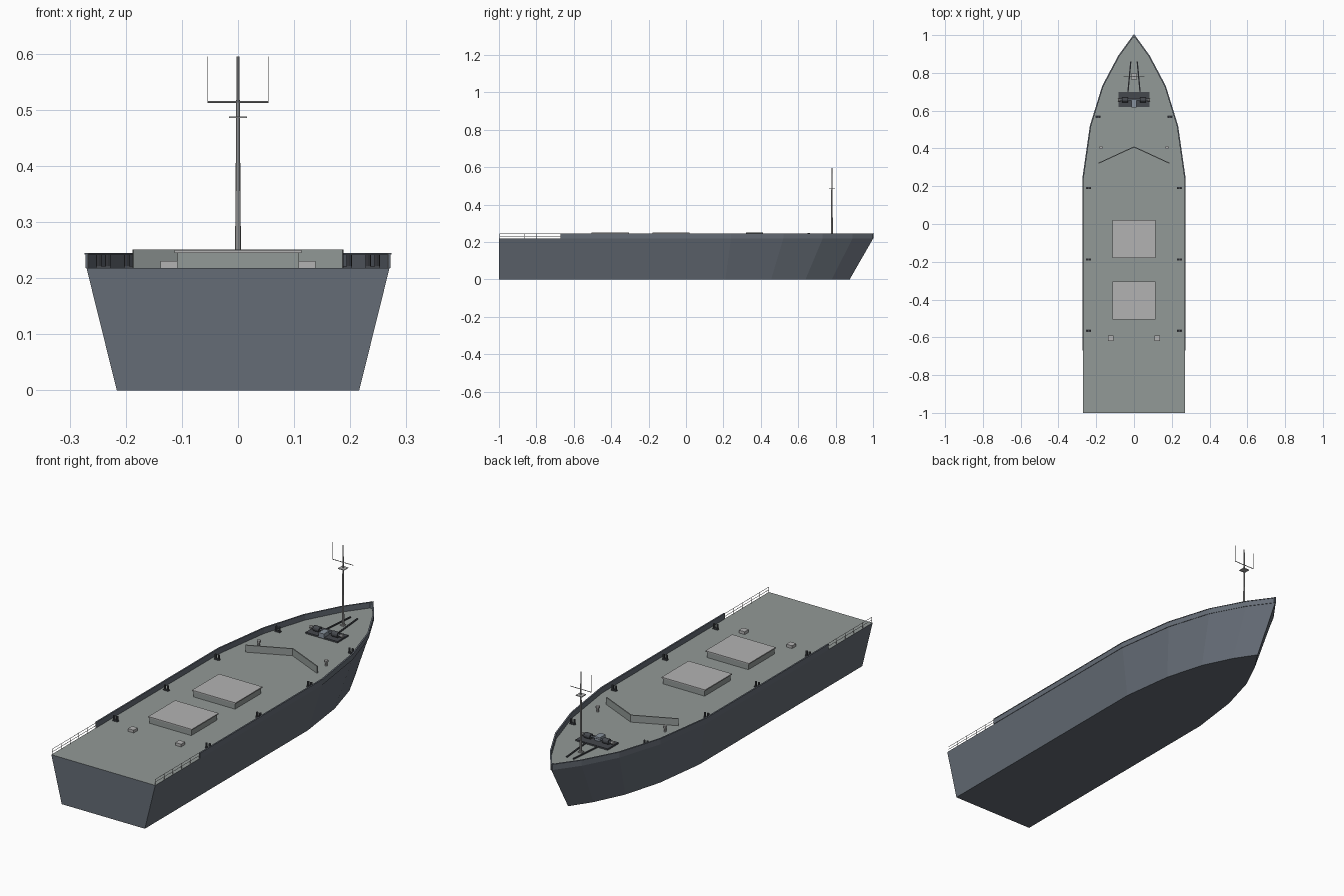
import bpy
from mathutils import Vector

if "Cube" in bpy.data.objects:
    bpy.data.objects.remove(bpy.data.objects["Cube"])

DECK = 0.218


def material(name, r, g, b):
    m = bpy.data.materials.new(name)
    m.diffuse_color = (r, g, b, 1)
    m.use_nodes = True
    m.node_tree.nodes["Principled BSDF"].inputs["Base Color"].default_value = m.diffuse_color
    return m


HULL = material("slate_paint", 0.13, 0.15, 0.18)
GREEN = material("deck_paint", 0.29, 0.32, 0.31)
LIGHT = material("light_grey", 0.45, 0.45, 0.45)
DARK = material("dark_steel", 0.06, 0.065, 0.075)
STEEL = material("machine_grey", 0.25, 0.29, 0.34)


def mesh(name, verts, faces, mat):
    me = bpy.data.meshes.new(name)
    me.from_pydata(verts, [], faces)
    me.materials.append(mat)
    ob = bpy.data.objects.new(name, me)
    bpy.context.collection.objects.link(ob)
    return ob


def box(name, x0, x1, y0, y1, z0, z1, mat):
    v = [(x, y, z) for z in (z0, z1) for x, y in ((x0, y0), (x1, y0), (x1, y1), (x0, y1))]
    f = [(3, 2, 1, 0), (4, 5, 6, 7)] + [(i, (i + 1) % 4, (i + 1) % 4 + 4, i + 4) for i in range(4)]
    return mesh(name, v, f, mat)


def rod(name, a, b, r0, mat, r1=None, sides=8):
    a, b = Vector(a), Vector(b)
    d = b - a
    bpy.ops.mesh.primitive_cone_add(vertices=sides, radius1=r0, radius2=r0 if r1 is None else r1,
                                    depth=d.length, location=(a + b) / 2,
                                    rotation=d.to_track_quat('Z', 'Y').to_euler())
    ob = bpy.context.object
    ob.name = name
    ob.data.materials.append(mat)
    return ob


def wall(name, path, z0, z1, thick, mat):
    n = len(path)
    v = [(x, y, z) for z in (z0, z1) for x, y in path]
    ob = mesh(name, v, [(i, i + 1, i + 1 + n, i + n) for i in range(n - 1)], mat)
    s = ob.modifiers.new("thickness", 'SOLIDIFY')
    s.thickness, s.offset, s.use_even_offset = thick, 0, True
    return ob


# hull: deck outline tapering to a narrower keel plan
half = [(0.27, 0.24), (0.23, 0.52), (0.165, 0.73), (0.08, 0.89)]
bow = half + [(0, 1.0)] + [(-x, y) for x, y in reversed(half)]
outline = [(0.27, -1)] + bow + [(-0.27, -1)]
n = len(outline)
bottom = [(x * 0.8, y * 0.875 if y > 0 else y, 0) for x, y in outline]
top = [(x, y, DECK) for x, y in outline]
faces = [tuple(reversed(range(n)))] + [(i, (i + 1) % n, (i + 1) % n + n, i + n) for i in range(n)]
mesh("hull", bottom + top, faces, HULL)
mesh("deck", top, [tuple(range(n))], GREEN)

# bulwark around the bow and forward sides, with cap
rim = [(0.27, -0.67)] + bow + [(-0.27, -0.67)]
wall("bulwark", rim, DECK, 0.243, 0.004, HULL)
wall("bulwark_cap", rim, 0.242, 0.245, 0.007, HULL)
box("stem_post", -0.005, 0.005, 0.988, 1.0, DECK, 0.246, HULL)

# stern rails
for s in (-1, 1):
    for i in range(6):
        y = -0.995 + i * 0.065
        rod("rail_post", (s * 0.267, y, DECK), (s * 0.267, y, 0.245), 0.001, LIGHT, sides=6)
    for z in (0.231, 0.244):
        rod("stern_rail", (s * 0.267, -0.997, z), (s * 0.267, -0.67, z), 0.001, LIGHT, sides=6)

# cargo hatches
for y in (-0.405, -0.08):
    box("hatch_coaming", -0.108, 0.108, y - 0.096, y + 0.096, DECK, 0.245, GREEN)
    box("hatch_cover", -0.113, 0.113, y - 0.1, y + 0.1, 0.245, 0.25, LIGHT)

# breakwater
wall("breakwater", [(-0.187, 0.322), (0, 0.408), (0.187, 0.322)], DECK, 0.251, 0.005, GREEN)

for s in (-1, 1):
    # deck lockers and mushroom vents
    box("deck_locker", s * 0.123 - 0.015, s * 0.123 + 0.015, -0.62, -0.59, DECK, 0.231, LIGHT)
    rod("vent_pipe", (s * 0.175, 0.405, DECK), (s * 0.175, 0.405, 0.237), 0.005, LIGHT)
    rod("vent_cap", (s * 0.175, 0.405, 0.236), (s * 0.175, 0.405, 0.245), 0.009, LIGHT)
    # twin bollards
    for x, y in ((0.19, 0.568), (0.24, 0.19), (0.24, -0.188), (0.24, -0.565)):
        box("bollard_base", s * x - 0.013, s * x + 0.013, y - 0.006, y + 0.006, DECK, 0.222, DARK)
        for d in (-0.008, 0.008):
            rod("bollard_post", (s * x + d, y, 0.22), (s * x + d, y, 0.242), 0.005, DARK)
    # windlass drums and anchor chains
    rod("windlass_drum", (s * 0.032, 0.657, 0.236), (s * 0.063, 0.657, 0.236), 0.013, DARK, sides=12)
    rod("warping_end", (s * 0.072, 0.657, 0.236), (s * 0.086, 0.657, 0.236), 0.008, LIGHT, sides=10)
    rod("anchor_chain", (s * 0.032, 0.70, 0.222), (s * 0.017, 0.86, 0.222), 0.004, DARK, sides=6)

# windlass body
box("windlass_base", -0.083, 0.083, 0.62, 0.70, DECK, 0.225, DARK)
rod("windlass_shaft", (-0.08, 0.657, 0.236), (0.08, 0.657, 0.236), 0.004, STEEL)
box("windlass_motor", -0.014, 0.014, 0.617, 0.66, 0.223, 0.243, STEEL)

# foremast with platform, yard and whip aerials
MY = 0.78
box("mast_foot", -0.009, 0.009, MY - 0.009, MY + 0.009, DECK, 0.222, LIGHT)
rod("mast", (0, MY, DECK), (0, MY, 0.595), 0.0055, LIGHT, 0.0025)
box("mast_platform", -0.016, 0.016, MY - 0.016, MY + 0.016, 0.485, 0.488, LIGHT)
rod("mast_yard", (-0.054, MY, 0.514), (0.054, MY, 0.514), 0.0018, LIGHT, sides=6)
for s in (-1, 1):
    rod("whip_aerial", (s * 0.054, MY, 0.514), (s * 0.054, MY, 0.595), 0.0008, LIGHT, sides=6)
